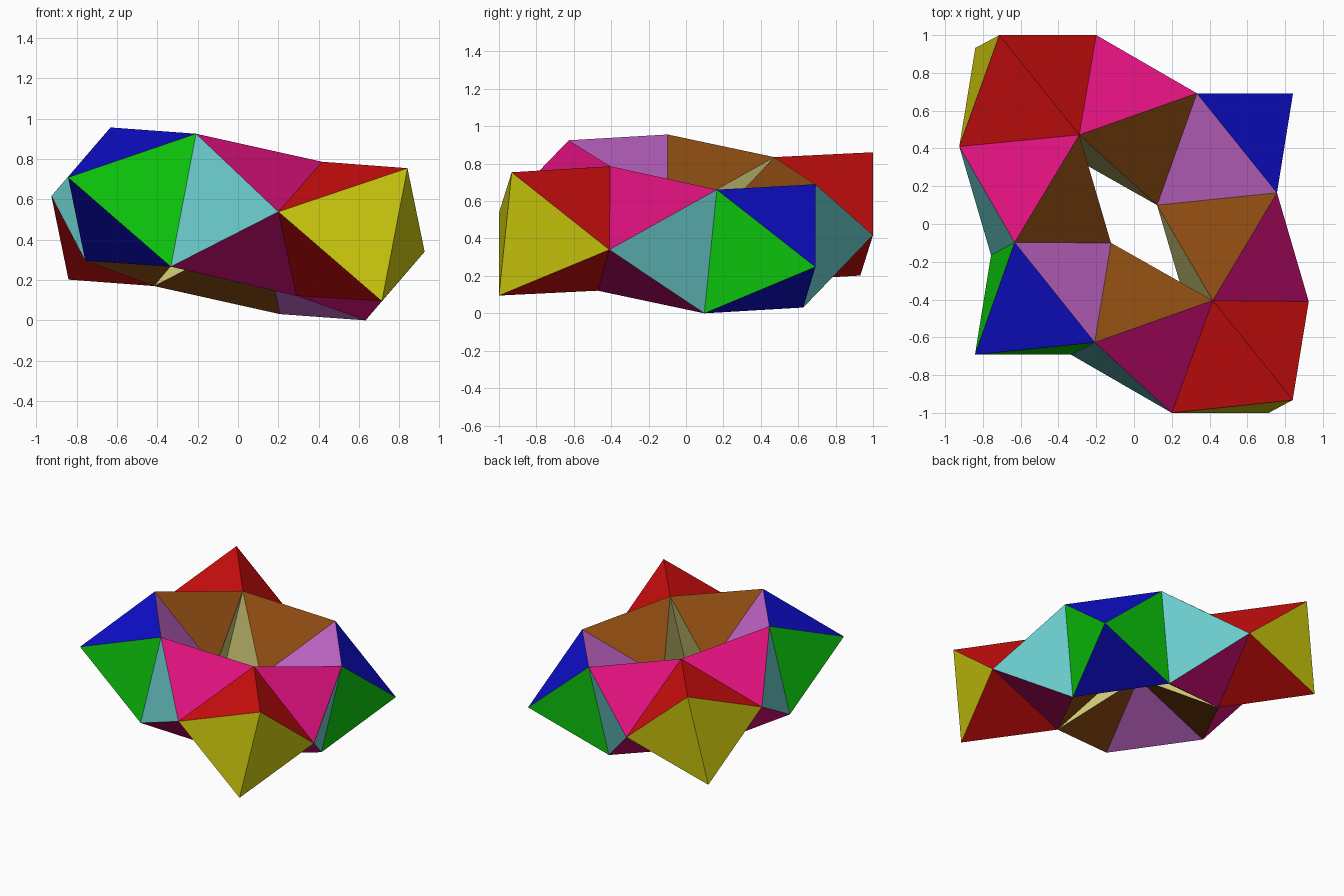
import bpy
import bmesh
from mathutils import Vector

cube = bpy.data.objects.get("Cube")
if cube:
    bpy.data.objects.remove(cube, do_unlink=True)

CENTRE = Vector((0, 0, 0.478))

# Half of the corners, relative to the centre; a lower-case letter is the opposite corner
CORNERS = {
    "A": (-0.713, 1.0, 0.383), "B": (-0.2, 1.0, -0.06), "C": (-0.84, 0.932, -0.276),
    "D": (-0.925, 0.41, 0.138), "E": (-0.29, 0.472, 0.357), "F": (0.333, 0.692, 0.212),
    "G": (0.842, 0.692, -0.23), "H": (0.757, 0.165, 0.183), "I": (0.122, 0.1, -0.036),
    "J": (-0.632, -0.098, 0.478), "K": (0.417, -0.405, 0.308), "L": (-0.208, -0.627, 0.447),
}

# Half of the ring's triangles, grouped by colour (sRGB 0-255)
PANELS = [
    ("yellow", (208, 204, 14), "ACD ABC"),
    ("red", (208, 14, 14), "ADE AEB Kbc Kcd"),
    ("pink", (220, 16, 124), "BEF DEJ LKb KdH"),
    ("brown", (138, 74, 17), "EFI EJi LiK KIH"),
    ("khaki", (210, 204, 120), "KIe Kei"),
    ("purple", (198, 104, 203), "JLi FHI"),
    ("blue", (14, 14, 206), "JgL FGH"),
    ("green", (14, 206, 14), "Jhg gLf"),
    ("cyan", (110, 210, 210), "DJh Lfb"),
]


def linear(c):
    c /= 255
    return c / 12.92 if c <= 0.04045 else ((c + 0.055) / 1.055) ** 2.4


def make_material(name, rgb):
    colour = (*[linear(c) for c in rgb], 1)
    mat = bpy.data.materials.new(name)
    mat.use_nodes = True
    mat.diffuse_color = colour
    mat.node_tree.nodes["Principled BSDF"].inputs["Base Color"].default_value = colour
    return mat


mesh = bpy.data.meshes.new("faceted_ring")
bm = bmesh.new()

# Corners and their opposites through the centre
verts = {}
for key, co in CORNERS.items():
    verts[key] = bm.verts.new(CENTRE + Vector(co))
    verts[key.lower()] = bm.verts.new(CENTRE - Vector(co))

# Each triangle and its opposite share a colour
for index, (name, rgb, triangles) in enumerate(PANELS):
    mesh.materials.append(make_material(name, rgb))
    for tri in triangles.split():
        for keys in (tri, tri.swapcase()):
            face = bm.faces.new([verts[k] for k in keys])
            face.material_index = index
            face.smooth = False

bmesh.ops.recalc_face_normals(bm, faces=bm.faces[:])
bm.to_mesh(mesh)
bm.free()

ring = bpy.data.objects.new("faceted_ring", mesh)
bpy.context.collection.objects.link(ring)
